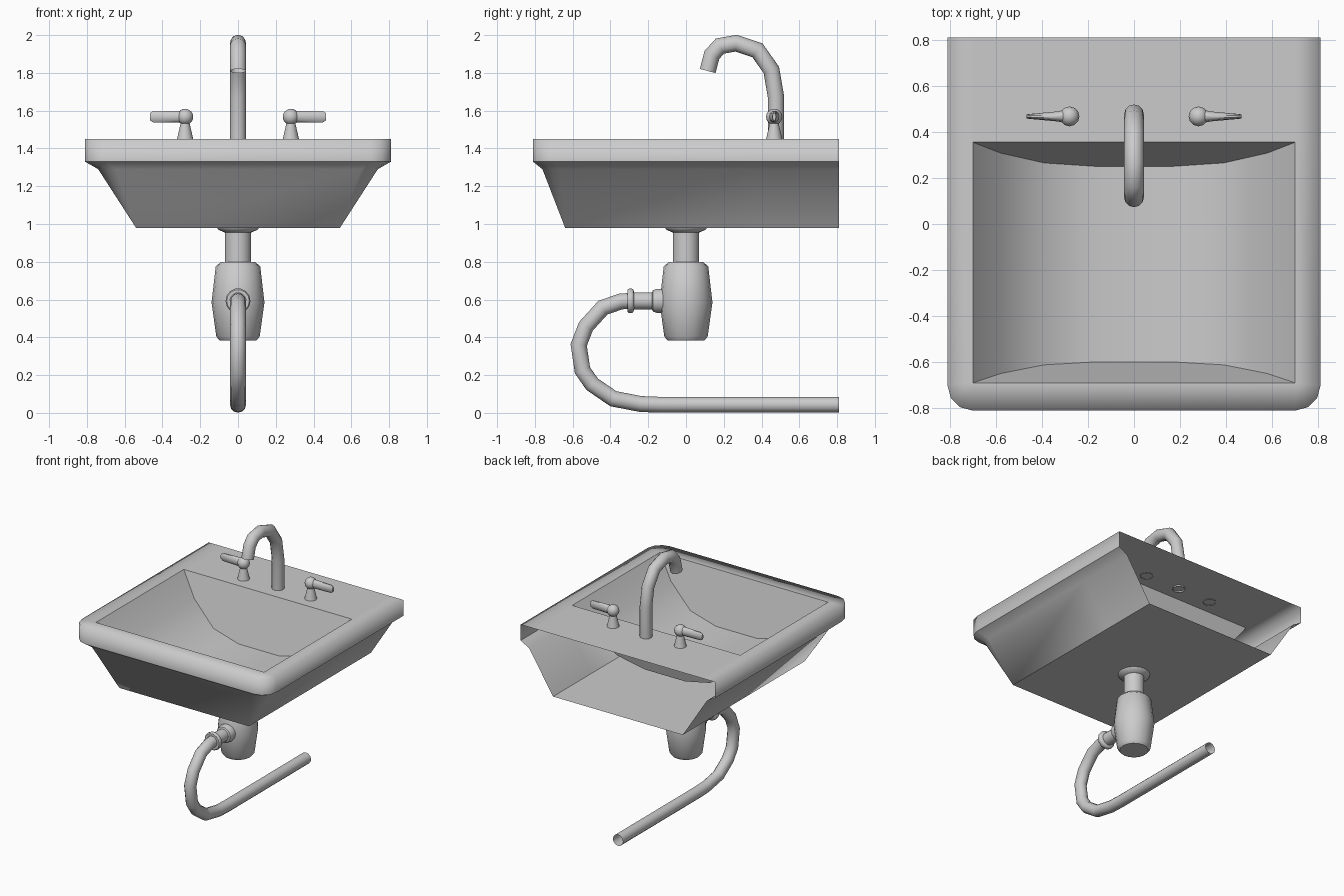
import bpy, bmesh
from math import sin, cos, pi, radians
from mathutils import Vector

if "Cube" in bpy.data.objects:
    bpy.data.objects.remove(bpy.data.objects["Cube"])


def finish(name, bm, extra_smooth=None, limit=42):
    bmesh.ops.remove_doubles(bm, verts=bm.verts, dist=0.0005)
    bmesh.ops.recalc_face_normals(bm, faces=bm.faces)
    for f in bm.faces:
        f.smooth = True
    for e in bm.edges:
        e.smooth = e.calc_face_angle(0) < radians(limit) or bool(extra_smooth and extra_smooth(e))
    me = bpy.data.meshes.new(name)
    bm.to_mesh(me)
    bm.free()
    ob = bpy.data.objects.new(name, me)
    bpy.context.collection.objects.link(ob)
    return ob


def skin(bm, rings, closed=True, cap0=False, cap1=False):
    vr = [[bm.verts.new(p) for p in r] for r in rings]
    n = len(vr[0])
    for a, b in zip(vr, vr[1:]):
        for i in range(n if closed else n - 1):
            j = (i + 1) % n
            bm.faces.new((a[i], a[j], b[j], b[i]))
    if cap0:
        bm.faces.new(vr[0])
    if cap1:
        bm.faces.new(vr[-1])
    return vr


def ellipse(c, u, v, ru, rv, n):
    return [Vector(c) + u * ru * cos(2 * pi * i / n) + v * rv * sin(2 * pi * i / n) for i in range(n)]


X, Y, Z = Vector((1, 0, 0)), Vector((0, 1, 0)), Vector((0, 0, 1))


def lathe(name, profile, origin=(0, 0, 0), axis=Z, n=16, cap0=False, cap1=False):
    """profile: (radius, distance along axis)"""
    u, v = (X, Y) if axis == Z else (X, Z)
    bm = bmesh.new()
    skin(bm, [ellipse(Vector(origin) + axis * d, u, v, r, r, n) for r, d in profile],
         cap0=cap0, cap1=cap1)
    return finish(name, bm)


def tube(name, path, r, n=12):
    """path: (y, z) points, mitred joints"""
    pts = [Vector((0, y, z)) for y, z in path]
    rings = []
    for i, p in enumerate(pts):
        a = (p - pts[i - 1]).normalized() if i else (pts[1] - p).normalized()
        b = (pts[i + 1] - p).normalized() if i < len(pts) - 1 else a
        t = (a + b).normalized()
        rings.append(ellipse(p, X, t.cross(X), r, r / t.dot(a), n))
    bm = bmesh.new()
    skin(bm, rings)
    return finish(name, bm)


# Basin: U-shaped rings (open at the back) from opening edge out, down and under
TOP, BACK, LIP = 1.45, 0.81, 0.355


def u_ring(hx, fy, z, r):
    right = [(hx, BACK), (hx, LIP)]
    for k in range(4):
        a = pi / 6 * k
        right.append((hx - r + r * cos(a), fy + r - r * sin(a)))
    return [Vector((x, y, z)) for x, y in right] + [Vector((-x, y, z)) for x, y in reversed(right)]


bm = bmesh.new()
rings = skin(bm, [u_ring(0.70, -0.69, TOP, 0), u_ring(0.81, -0.81, TOP, 0.11),
                  u_ring(0.81, -0.81, 1.33, 0.11), u_ring(0.74, -0.76, 1.29, 0.09),
                  u_ring(0.54, -0.64, 0.98, 0)], closed=False)
inner, under = rings[0], rings[-1]
bm.faces.new((inner[0], inner[1], inner[-2], inner[-1]))      # tap deck
bm.faces.new((under[0], under[2], under[-3], under[-1]))      # underside

# Curved trough bowl inside the opening
arc = [(0.70, 0), (0.58, 0.17), (0.39, 0.327), (0.17, 0.38)]
arc += [(-x, d) for x, d in reversed(arc)]
front = [(x, -0.69 + 0.24 * d, TOP - d) for x, d in arc]
back = [(x, LIP - 0.275 * d, TOP - d) for x, d in arc]
skin(bm, [front, back], closed=False, cap0=True, cap1=True)


def rim_edge(e):
    return all(abs(v.co.z - TOP) < 0.01 and (abs(v.co.x) > 0.705 or v.co.y < -0.7) for v in e.verts)


finish("basin", bm, rim_edge)

# Spout
tube("spout", [(0.476, 1.44), (0.476, 1.675), (0.452, 1.815), (0.378, 1.92), (0.265, 1.957),
               (0.18, 1.942), (0.137, 1.895), (0.115, 1.81)], 0.043)

# Tap handles: cone stem, ball and tapered lever
for side, s in (("left", -1), ("right", 1)):
    c = (s * 0.28, 0.467, 0)
    lathe(side + "_tap_stem", [(0.044, TOP - 0.005), (0.022, 1.54)], c, n=12)
    lathe(side + "_tap_ball", [(max(0.043 * sin(pi * k / 8), 0.0001), 1.567 - 0.043 * cos(pi * k / 8))
                               for k in range(9)], c, n=12)
    bm = bmesh.new()
    skin(bm, [ellipse((s * x, 0.467, 1.568), Y, Z, ry, rz, 10) for x, ry, rz in
              [(0.285, 0.032, 0.032), (0.33, 0.022, 0.032), (0.45, 0.011, 0.031), (0.466, 0.009, 0.02)]],
         cap0=True, cap1=True)
    finish(side + "_tap_lever", bm)

# Drain with flange, neck and bottle trap
lathe("drain_neck", [(0.11, 0.98), (0.105, 0.97), (0.07, 0.955), (0.07, 0.79)])
lathe("bottle_trap", [(0.07, 0.80), (0.09, 0.80), (0.118, 0.775), (0.14, 0.585), (0.115, 0.405),
                      (0.098, 0.383)], cap1=True)

# Side outlet with two collars
lathe("trap_outlet", [(0.065, -0.11), (0.065, -0.155), (0.058, -0.175), (0.046, -0.18),
                      (0.046, -0.275), (0.06, -0.278), (0.066, -0.285), (0.066, -0.302),
                      (0.06, -0.31), (0.043, -0.31)], (0, 0, 0.593), Y, 14)

# Waste pipe curling under to the wall
tube("waste_pipe", [(-0.29, 0.593), (-0.345, 0.59), (-0.44, 0.557), (-0.53, 0.458), (-0.568, 0.36),
                    (-0.548, 0.225), (-0.497, 0.152), (-0.385, 0.075), (-0.24, 0.047),
                    (-0.14, 0.043), (0.81, 0.043)], 0.042)
